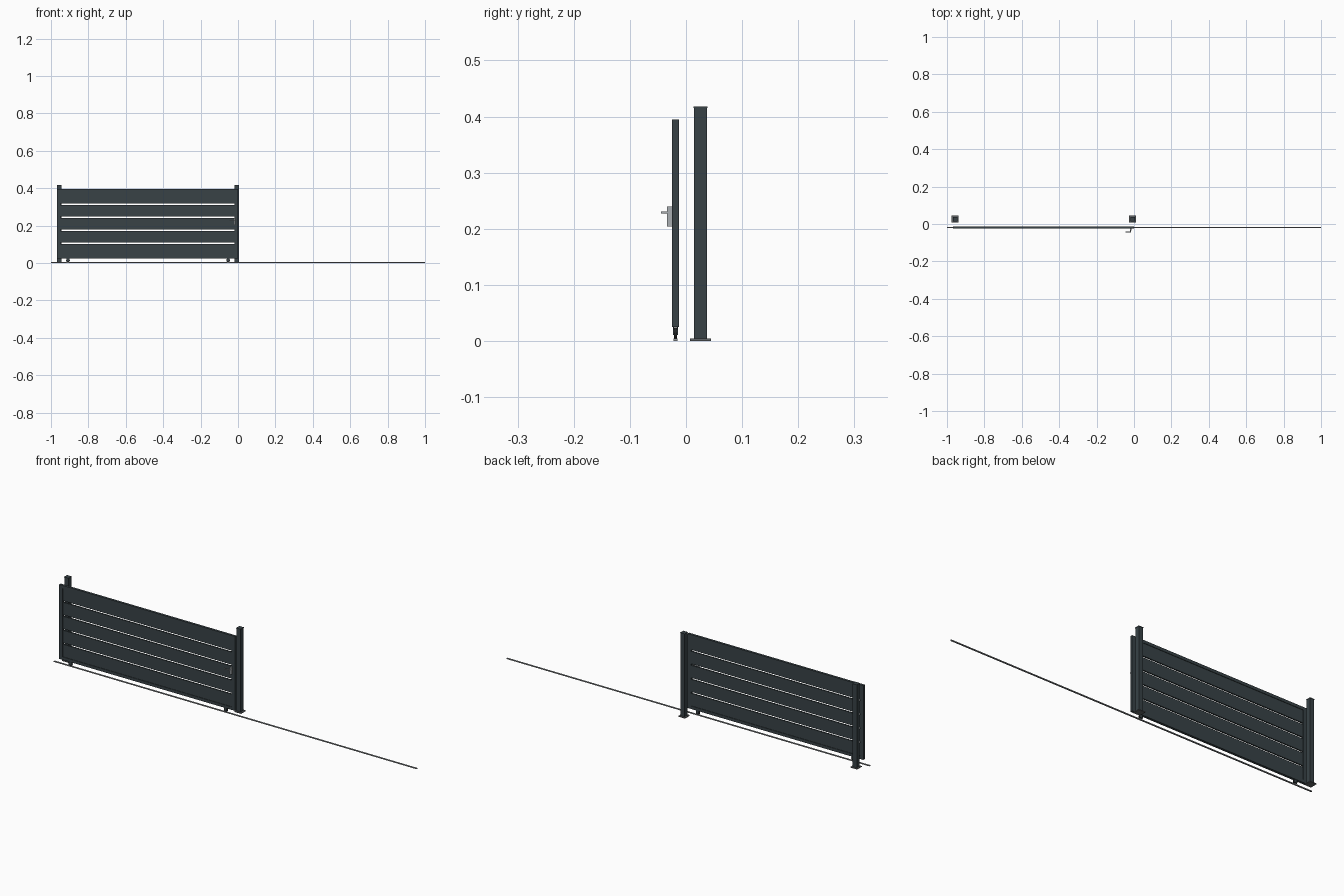
import bpy, bmesh, math
from mathutils import Matrix, Vector

if "Cube" in bpy.data.objects:
    bpy.data.objects.remove(bpy.data.objects["Cube"])


def mat(name, r, g, b):
    m = bpy.data.materials.new(name)
    m.diffuse_color = (r, g, b, 1)
    m.use_nodes = True
    m.node_tree.nodes["Principled BSDF"].inputs["Base Color"].default_value = m.diffuse_color
    return m


FRAME = mat("anthracite", 0.040, 0.055, 0.062)
STEEL = mat("galvanised_steel", 0.32, 0.34, 0.35)
HANDLE = mat("brushed_metal", 0.40, 0.43, 0.45)
RUBBER = mat("dark_wheel", 0.015, 0.017, 0.018)
PLATE = mat("base_steel", 0.12, 0.13, 0.135)


def finish(name, bm, material):
    me = bpy.data.meshes.new(name)
    bm.to_mesh(me)
    bm.free()
    me.materials.append(material)
    ob = bpy.data.objects.new(name, me)
    bpy.context.collection.objects.link(ob)
    return ob


def box(name, x, y, z, material):
    """Box from (min, max) ranges on each axis."""
    lo, hi = Vector((x[0], y[0], z[0])), Vector((x[1], y[1], z[1]))
    bm = bmesh.new()
    bmesh.ops.create_cube(bm, size=1, matrix=Matrix.Translation((lo + hi) / 2)
                          @ Matrix.Diagonal((*(hi - lo), 1)))
    return finish(name, bm, material)


def cylinder_y(name, x, y, z, r, depth, material, sides=24):
    bm = bmesh.new()
    bmesh.ops.create_cone(bm, cap_ends=True, segments=sides, radius1=r, radius2=r, depth=depth,
                          matrix=Matrix.Translation((x, y, z)) @ Matrix.Rotation(math.pi / 2, 4, 'X'))
    ob = finish(name, bm, material)
    bpy.context.view_layer.objects.active = ob
    ob.select_set(True)
    bpy.ops.object.shade_smooth_by_angle(angle=math.radians(40))
    ob.select_set(False)
    return ob


GY = -0.0187                      # centre plane of the sliding gate
X0, X1 = -0.968, 0.0              # gate ends
Z0, Z1 = 0.0245, 0.395            # gate bottom and top
GT = (GY - 0.006, GY + 0.006)     # frame thickness
ST, RL = 0.018, 0.0145            # stile width, rail height

# Ground track
box("ground_track", (-1, 1), (GY - 0.0035, GY + 0.0035), (0, 0.004), STEEL)

# Gate frame
box("left_stile", (X0, X0 + ST), GT, (Z0, Z1), FRAME)
box("right_stile", (X1 - ST, X1), GT, (Z0, Z1), FRAME)
box("bottom_rail", (X0 + ST, X1 - ST), GT, (Z0, Z0 + RL), FRAME)
box("top_rail", (X0 + ST, X1 - ST), GT, (Z1 - RL, Z1), FRAME)

# Five wide slats with narrow gaps
gap, n = 0.0075, 5
low, high = Z0 + RL, Z1 - RL
height = (high - low - gap * (n - 1)) / n
for i in range(n):
    z = low + i * (height + gap)
    box(f"slat_{i + 1}", (X0 + ST, X1 - ST), (GY - 0.0035, GY + 0.0035), (z, z + height), FRAME)

# Wheels with side brackets
for side, x in (("left", -0.909), ("right", -0.053)):
    cylinder_y(f"{side}_wheel", x, GY, 0.0138, 0.0098, 0.0055, RUBBER)
    for s in (-1, 1):
        y = GY + s * 0.0035
        box(f"{side}_wheel_bracket", (x - 0.007, x + 0.007), (y - 0.0007, y + 0.0007),
            (0.011, Z0), FRAME)

# Guide posts with base plates and caps
PY = 0.026
for side, x in (("left", -0.956), ("right", -0.007)):
    def square(part, h, z, m):
        box(f"{side}_post_{part}", (x - h, x + h), (PY - h, PY + h), z, m)
    square("base_plate", 0.0185, (0, 0.004), PLATE)
    square("shaft", 0.0115, (0.004, 0.415), FRAME)
    square("cap", 0.0125, (0.415, 0.418), FRAME)

# Lock plate and lever handle
LX = -0.018
box("lock_plate", (LX - 0.004, LX + 0.004), (-0.034, GT[0]), (0.204, 0.240), HANDLE)
cylinder_y("handle_spindle", LX, -0.0385, 0.229, 0.0022, 0.011, HANDLE, 12)
box("handle_lever", (LX - 0.027, LX + 0.002), (-0.0445, -0.0405), (0.227, 0.231), HANDLE)
